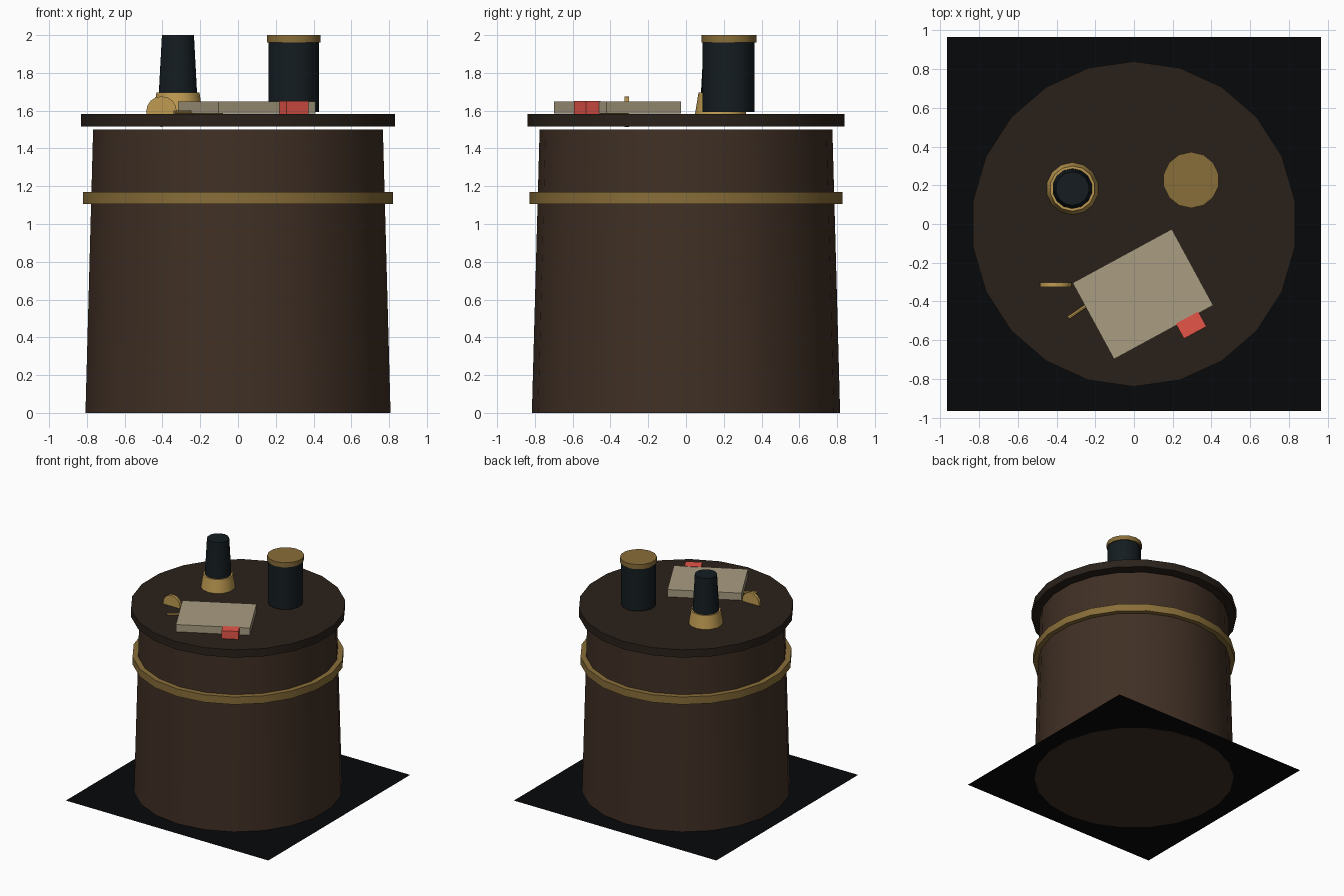
import bpy
from math import radians

cube = bpy.data.objects.get("Cube")
if cube:
    bpy.data.objects.remove(cube, do_unlink=True)


def material(name, rgb):
    """Make a material from a 0-255 display colour."""
    colour = [(c / 255) ** 2.2 for c in rgb] + [1]
    mat = bpy.data.materials.new(name)
    mat.use_nodes = True
    mat.diffuse_color = colour
    mat.node_tree.nodes["Principled BSDF"].inputs["Base Color"].default_value = colour
    return mat


brown = material("brown_hide", (66, 51, 41))
dark_brown = material("dark_wood", (46, 38, 32))
brass = material("brass", (135, 109, 59))
bright_brass = material("bright_brass", (190, 154, 83))
black = material("blue_black", (27, 34, 38))
ground_black = material("mat_black", (15, 17, 19))
parchment = material("parchment", (168, 155, 128))
red = material("red_wax", (228, 86, 74))


def finish(name, mat):
    obj = bpy.context.object
    obj.name = name
    obj.data.materials.append(mat)
    bpy.ops.object.shade_smooth_by_angle(angle=radians(30))
    return obj


def tapered(name, mat, sides, r_low, r_high, z_low, z_high, x=0, y=0):
    """Upright cylinder or frustum between two heights."""
    bpy.ops.mesh.primitive_cone_add(
        vertices=sides, radius1=r_low, radius2=r_high, depth=z_high - z_low,
        location=(x, y, (z_low + z_high) / 2))
    return finish(name, mat)


def rod(name, mat, sides, radius, length, location, rotation):
    bpy.ops.mesh.primitive_cylinder_add(
        vertices=sides, radius=radius, depth=length,
        location=location, rotation=rotation)
    return finish(name, mat)


def block(name, mat, size, location, turn):
    bpy.ops.mesh.primitive_cube_add(size=1, location=location, rotation=(0, 0, turn))
    bpy.context.object.scale = size
    bpy.ops.object.transform_apply(location=False, rotation=False, scale=True)
    return finish(name, mat)


# Square floor mat
bpy.ops.mesh.primitive_plane_add(size=1.93, location=(0, 0, 0.003))
finish("floor_mat", ground_black)

# Barrel, hoop and table top
tapered("barrel_body", brown, 22, 0.816, 0.775, 0, 1.5)
tapered("barrel_hoop", brass, 22, 0.828, 0.828, 1.105, 1.17)
tapered("table_top", dark_brown, 22, 0.84, 0.84, 1.515, 1.582)

# Tapered bottle in a brass foot
tapered("bottle_foot", bright_brass, 14, 0.135, 0.117, 1.583, 1.695, -0.318, 0.183)
tapered("bottle_neck", black, 14, 0.104, 0.087, 1.69, 2.0, -0.318, 0.183)

# Jar with brass lid
tapered("jar_body", black, 14, 0.137, 0.137, 1.594, 1.965, 0.295, 0.225)
tapered("jar_lid", brass, 14, 0.145, 0.145, 1.96, 2.0, 0.295, 0.227)

# Book with a wax seal tab on its front edge
book_turn = radians(28.5)
block("book", parchment, (0.583, 0.448, 0.062), (0.046, -0.362, 1.617), book_turn)
block("red_tab", red, (0.132, 0.088, 0.068), (0.295, -0.522, 1.617), book_turn)

# Upright coin and thin pen beside the book
rod("coin", bright_brass, 16, 0.081, 0.024, (-0.405, -0.314, 1.595), (radians(90), 0, 0))
rod("pen", bright_brass, 8, 0.01, 0.31, (-0.21, -0.398, 1.592), (0, radians(90), radians(34)))
